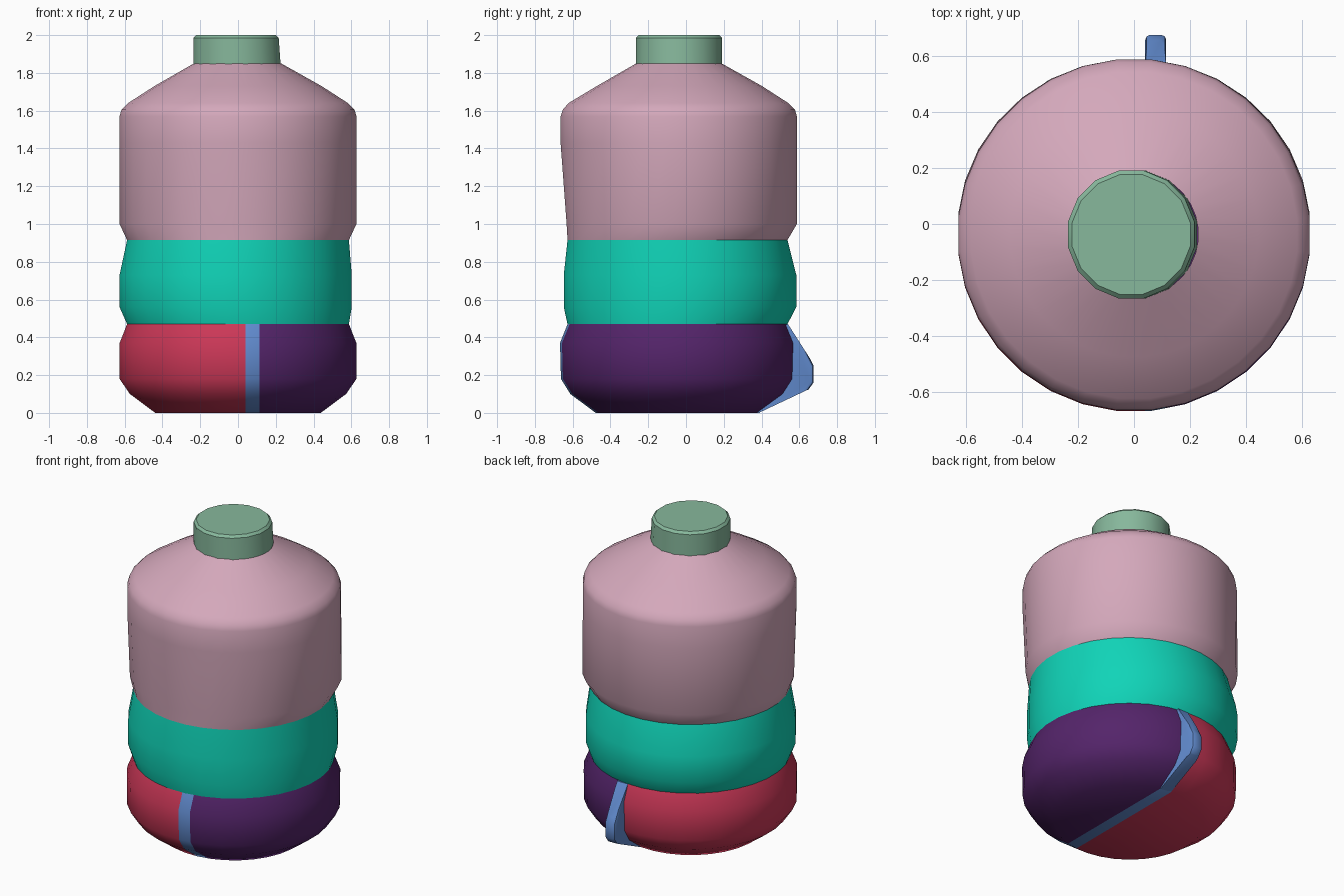
import bpy, bmesh, math

cube = bpy.data.objects.get("Cube")
if cube:
    bpy.data.objects.remove(cube)


def material(name, rgb):
    """Flat material from an sRGB 0-255 colour, stored linear."""
    lin = [((c / 255 + 0.055) / 1.055) ** 2.4 if c > 10 else c / 3295 for c in rgb]
    mat = bpy.data.materials.new(name)
    mat.use_nodes = True
    mat.diffuse_color = (*lin, 1)
    mat.node_tree.nodes["Principled BSDF"].inputs["Base Color"].default_value = (*lin, 1)
    return mat


PINK = material("dusty pink", (212, 168, 187))
TEAL = material("teal", (16, 212, 184))
RED = material("crimson", (205, 56, 88))
PURPLE = material("dark purple", (84, 36, 106))
GREEN = material("sage green", (135, 184, 156))
BLUE = material("steel blue", (98, 140, 208))


def finish(name, bm, mats, angle=40):
    bmesh.ops.recalc_face_normals(bm, faces=bm.faces)
    mesh = bpy.data.meshes.new(name)
    bm.to_mesh(mesh)
    bm.free()
    obj = bpy.data.objects.new(name, mesh)
    bpy.context.collection.objects.link(obj)
    for mat in mats:
        mesh.materials.append(mat)
    bpy.ops.object.select_all(action="DESELECT")
    obj.select_set(True)
    bpy.context.view_layer.objects.active = obj
    bpy.ops.object.shade_smooth_by_angle(angle=math.radians(angle))
    return obj


def stack(rings, sides, cap_low=False, cap_high=False):
    """Loft elliptical rings given as (height, left, right, front, back) extents."""
    bm = bmesh.new()
    loops = []
    for z, x0, x1, y0, y1 in rings:
        loop = []
        for i in range(sides):
            a = math.tau * (i + 0.5) / sides
            loop.append(bm.verts.new(((x0 + x1) / 2 + (x1 - x0) / 2 * math.cos(a),
                                      (y0 + y1) / 2 + (y1 - y0) / 2 * math.sin(a), z)))
        loops.append(loop)
    for low, high in zip(loops, loops[1:]):
        for i in range(sides):
            j = (i + 1) % sides
            bm.faces.new((low[i], low[j], high[j], high[i]))
    if cap_low:
        bm.faces.new(loops[0][::-1])
    if cap_high:
        bm.faces.new(loops[-1])
    return bm


# Upper body with a conical shoulder
finish("upper_body", stack([
    (0.915, -0.59, 0.59, -0.63, 0.54),
    (1.00, -0.63, 0.63, -0.635, 0.59),
    (1.43, -0.63, 0.63, -0.667, 0.59),
    (1.57, -0.63, 0.63, -0.667, 0.59),
    (1.605, -0.62, 0.62, -0.655, 0.58),
    (1.64, -0.585, 0.585, -0.625, 0.545),
    (1.73, -0.445, 0.445, -0.475, 0.405),
    (1.85, -0.235, 0.23, -0.265, 0.19)], 32), [PINK])

# Middle band
finish("middle_band", stack([
    (0.47, -0.59, 0.59, -0.63, 0.54),
    (0.56, -0.63, 0.605, -0.65, 0.587),
    (0.73, -0.63, 0.605, -0.65, 0.587),
    (0.915, -0.59, 0.59, -0.63, 0.54)], 32), [TEAL])

# Base, cut along the stripe and coloured by side
X0, X1 = 0.04, 0.115
bm = stack([
    (0.0, -0.44, 0.44, -0.48, 0.39),
    (0.10, -0.575, 0.575, -0.615, 0.525),
    (0.18, -0.63, 0.63, -0.665, 0.575),
    (0.37, -0.63, 0.63, -0.67, 0.58),
    (0.47, -0.59, 0.59, -0.63, 0.54)], 32, cap_low=True)
for x in (X0, X1):
    bmesh.ops.bisect_plane(bm, geom=bm.verts[:] + bm.edges[:] + bm.faces[:],
                           plane_co=(x, 0, 0), plane_no=(1, 0, 0))
for face in bm.faces:
    x = face.calc_center_median().x
    face.material_index = 0 if x < X0 else 1 if x < X1 else 2
finish("base", bm, [RED, BLUE, PURPLE])

# Back fin continuing the stripe
bm = bmesh.new()
profile = [(0.30, 0.005), (0.385, 0.0), (0.65, 0.125), (0.675, 0.16),
           (0.675, 0.25), (0.655, 0.29), (0.54, 0.47), (0.45, 0.46)]
face = bm.faces.new([bm.verts.new((X0, y, z)) for y, z in profile])
side = bmesh.ops.extrude_face_region(bm, geom=[face])["geom"]
bmesh.ops.translate(bm, vec=(X1 - X0, 0, 0),
                    verts=[v for v in side if isinstance(v, bmesh.types.BMVert)])
outer = [e for e in bm.edges if all(v.co.y > 0.6 for v in e.verts)
         and abs(e.verts[0].co.x - e.verts[1].co.x) < 0.001]
bmesh.ops.bevel(bm, geom=outer, offset=0.018, segments=2, affect="EDGES", profile=0.5)
finish("back_fin", bm, [BLUE])

# Lid with a small bevelled rim
finish("lid", stack([
    (1.845, -0.24, 0.23, -0.27, 0.195),
    (1.985, -0.24, 0.22, -0.27, 0.195),
    (2.0, -0.225, 0.205, -0.255, 0.18)], 16, cap_low=True, cap_high=True), [GREEN], 30)
